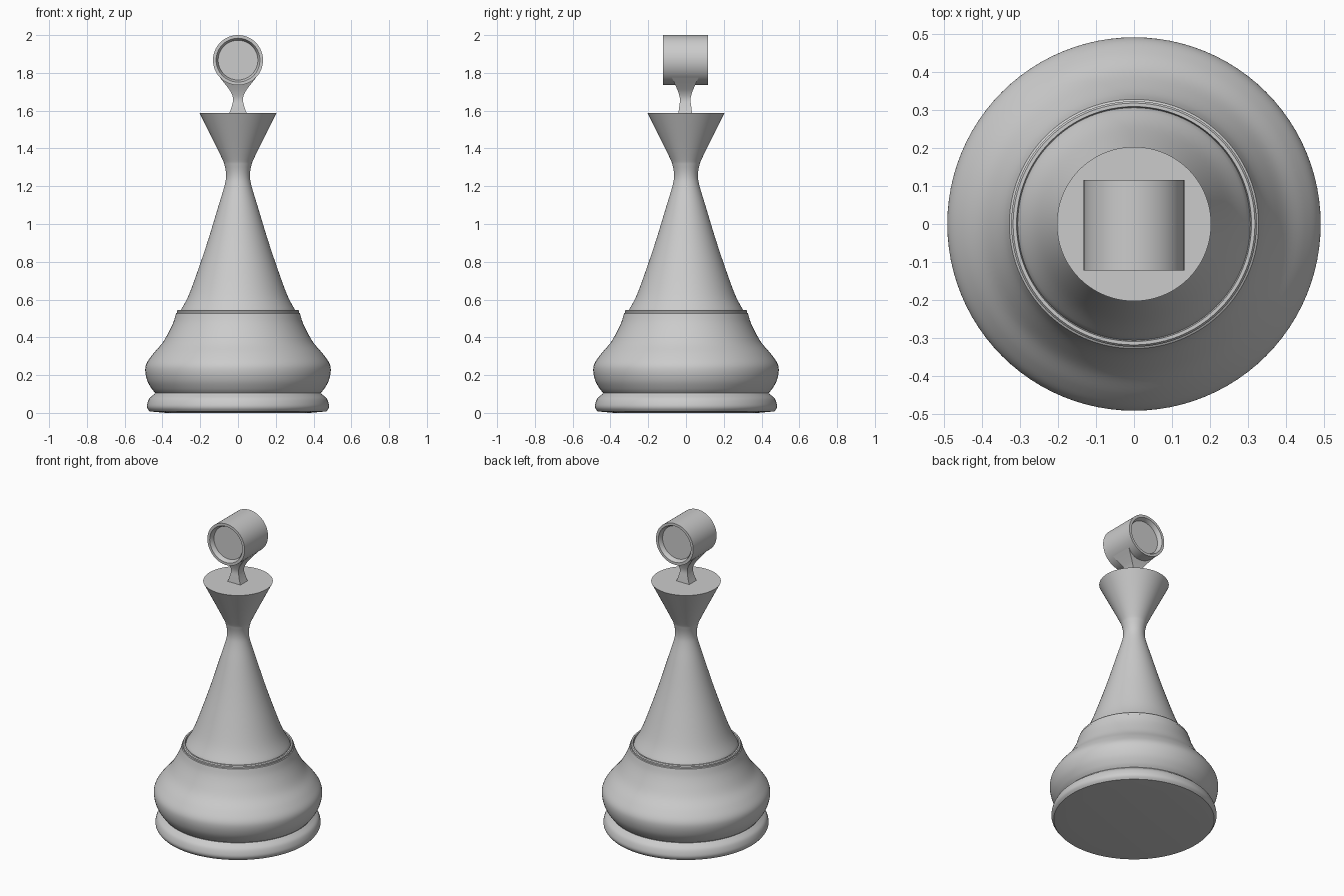
import bpy, bmesh, math
from mathutils import Matrix

if "Cube" in bpy.data.objects:
    bpy.data.objects.remove(bpy.data.objects["Cube"])


def curve(pts, steps=5):
    """Smooth Catmull-Rom curve through the points of one profile section."""
    p = [pts[0]] + pts + [pts[-1]]
    out = []
    for i in range(1, len(p) - 2):
        for s in range(steps):
            t = s / steps
            out.append(tuple(
                0.5 * (2 * b + (c - a) * t + (2 * a - 5 * b + 4 * c - d) * t * t
                       + (3 * b - a - 3 * c + d) * t ** 3)
                for a, b, c, d in zip(p[i - 1], p[i], p[i + 1], p[i + 2])))
    return out + [pts[-1]]


def skin(name, rings, matrix=Matrix(), angle=35):
    """Join equal-length rings of points into a closed surface."""
    bm = bmesh.new()
    loops = [[bm.verts.new(co) for co in ring] for ring in rings]
    n = len(loops[0])
    for a, b in zip(loops, loops[1:]):
        for i in range(n):
            j = (i + 1) % n
            bm.faces.new((a[i], a[j], b[j], b[i]))
    bm.faces.new(loops[0][::-1])
    bm.faces.new(loops[-1])
    bm.transform(matrix)
    bmesh.ops.recalc_face_normals(bm, faces=bm.faces)
    mesh = bpy.data.meshes.new(name)
    bm.to_mesh(mesh)
    bm.free()
    ob = bpy.data.objects.new(name, mesh)
    bpy.context.collection.objects.link(ob)
    bpy.ops.object.select_all(action='DESELECT')
    ob.select_set(True)
    bpy.context.view_layer.objects.active = ob
    bpy.ops.object.shade_smooth_by_angle(angle=math.radians(angle))
    return ob


def lathe(name, profile, sides, matrix=Matrix()):
    """Turn a (radius, height) profile around z."""
    ang = [2 * math.pi * i / sides for i in range(sides)]
    return skin(name, [[(r * math.cos(a), r * math.sin(a), z) for a in ang]
                       for r, z in profile], matrix)


# Turned body: foot ring, bulging base, small lip, tapering stem, flared top
foot = curve([(0.468, 0.008), (0.480, 0.025), (0.481, 0.045), (0.470, 0.075),
              (0.448, 0.096), (0.438, 0.104)])
bulge = curve([(0.438, 0.106), (0.457, 0.128), (0.480, 0.170), (0.491, 0.220),
               (0.484, 0.262), (0.450, 0.312), (0.402, 0.368), (0.368, 0.425),
               (0.342, 0.480), (0.328, 0.527)])
lip = [(0.323, 0.530), (0.323, 0.540), (0.318, 0.546), (0.309, 0.546), (0.306, 0.532)]
stem = curve([(0.302, 0.545), (0.258, 0.630), (0.200, 0.790), (0.152, 0.935),
              (0.102, 1.100), (0.072, 1.200), (0.063, 1.255), (0.071, 1.310),
              (0.092, 1.363), (0.203, 1.587)])
lathe("turned_body", [(0.38, 0.0)] + foot + bulge + lip + stem, 96)

# Square waisted bracket between the flared top and the head
sections = curve([(0.048, 0.037, 1.58), (0.034, 0.032, 1.62), (0.026, 0.028, 1.66),
                  (0.036, 0.036, 1.695), (0.060, 0.050, 1.73), (0.096, 0.071, 1.775)])
skin("head_bracket", [[(sx * hx, sy * hy - 0.004, z)
                       for sx, sy in ((-1, -1), (1, -1), (1, 1), (-1, 1))]
                      for hx, hy, z in sections])

# Drum-shaped head lying along y, with a recessed disc in each end
half, mid = 0.119, -0.003
end = [(0.105, half - 0.028), (0.109, half - 0.012), (0.116, half), (0.1325, half)]
drum = [(r, -h) for r, h in end] + end[::-1]
lathe("drum_head", drum, 64,
      Matrix.Translation((0, mid, 1.8675)) @ Matrix.Rotation(math.pi / 2, 4, 'X'))
